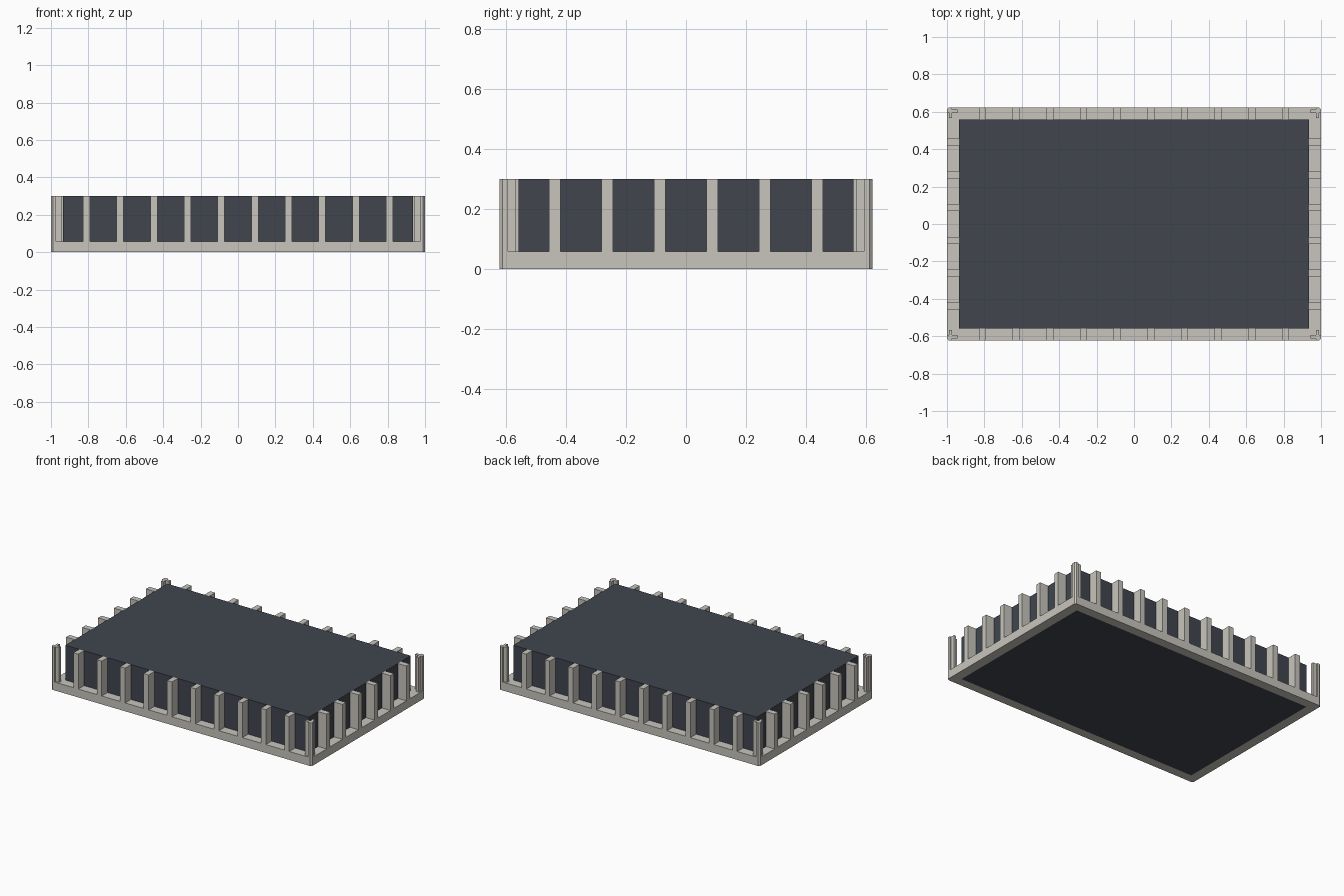
import bpy
import bmesh

cube = bpy.data.objects.get("Cube")
if cube:
    bpy.data.objects.remove(cube, do_unlink=True)

HX, HY = 1.0, 0.622          # outer half size
IX, IY = 0.935, 0.559        # inner core half size
BASE, TOP = 0.058, 0.30      # frame height, full height
CHAMFER = 0.01


def material(name, rgb):
    mat = bpy.data.materials.new(name)
    mat.use_nodes = True
    colour = (*rgb, 1.0)
    mat.diffuse_color = colour
    mat.node_tree.nodes["Principled BSDF"].inputs["Base Color"].default_value = colour
    return mat


stone = material("pale stone", (0.58, 0.56, 0.51))
slate = material("dark slate", (0.052, 0.060, 0.076))


def add_object(name, bm, mat):
    bmesh.ops.recalc_face_normals(bm, faces=bm.faces)
    mesh = bpy.data.meshes.new(name)
    bm.to_mesh(mesh)
    bm.free()
    mesh.materials.append(mat)
    obj = bpy.data.objects.new(name, mesh)
    bpy.context.collection.objects.link(obj)
    return obj


def extrude_up(bm, height):
    faces = bm.faces[:]
    new = bmesh.ops.extrude_face_region(bm, geom=faces, use_keep_orig=True)["geom"]
    verts = [v for v in new if isinstance(v, bmesh.types.BMVert)]
    bmesh.ops.translate(bm, verts=verts, vec=(0, 0, height))


def box(name, x0, x1, y0, y1, z0, z1, mat):
    bm = bmesh.new()
    bm.faces.new([bm.verts.new((x, y, z0))
                  for x, y in ((x0, y0), (x1, y0), (x1, y1), (x0, y1))])
    extrude_up(bm, z1 - z0)
    return add_object(name, bm, mat)


# Solid dark core
box("core_block", -IX, IX, -IY, IY, 0, TOP, slate)

# Base frame: a ring with chamfered outer corners
bm = bmesh.new()
outer, inner = [], []
for sx, sy in ((-1, -1), (1, -1), (1, 1), (-1, 1)):
    pair = [(sx * HX, sy * (HY - CHAMFER)), (sx * (HX - CHAMFER), sy * HY)]
    if sx != sy:
        pair.reverse()
    outer.append([bm.verts.new((x, y, 0)) for x, y in pair])
    inner.append(bm.verts.new((sx * IX, sy * IY, 0)))
for i in range(4):
    j = (i + 1) % 4
    bm.faces.new((outer[i][1], outer[j][0], inner[j], inner[i]))
    bm.faces.new((outer[i][0], outer[i][1], inner[i]))
extrude_up(bm, BASE)
add_object("base_frame", bm, stone)

# Upright pillars along the long and short sides
HALF = 0.019
for side, s in (("front", -1), ("back", 1)):
    y0, y1 = sorted((s * IY, s * HY))
    for i in range(10):
        x = (i - 4.5) * 0.18
        box(f"{side}_pillar_{i + 1}", x - HALF, x + HALF, y0, y1, BASE, TOP, stone)
for side, s in (("right", -1), ("left", 1)):
    x0, x1 = sorted((s * IX, s * HX))
    for i in range(6):
        y = (i - 2.5) * 0.175
        box(f"{side}_pillar_{i + 1}", x0, x1, y - HALF, y + HALF, BASE, TOP, stone)

# Corner posts: a flush square core with two inset arms, as inward distances
CORE, INSET, ARM = 0.028, 0.01, 0.055
profile = [(CHAMFER, 0), (CORE, 0), (CORE, INSET), (ARM, INSET), (ARM, CORE),
           (CORE, CORE), (CORE, ARM), (INSET, ARM), (INSET, CORE), (0, CORE),
           (0, CHAMFER)]
for end, sy in (("front", -1), ("back", 1)):
    for side, sx in (("right", -1), ("left", 1)):
        bm = bmesh.new()
        bm.faces.new([bm.verts.new((sx * (HX - a), sy * (HY - b), BASE))
                      for a, b in profile])
        extrude_up(bm, TOP - BASE)
        add_object(f"{end}_{side}_corner_post", bm, stone)
